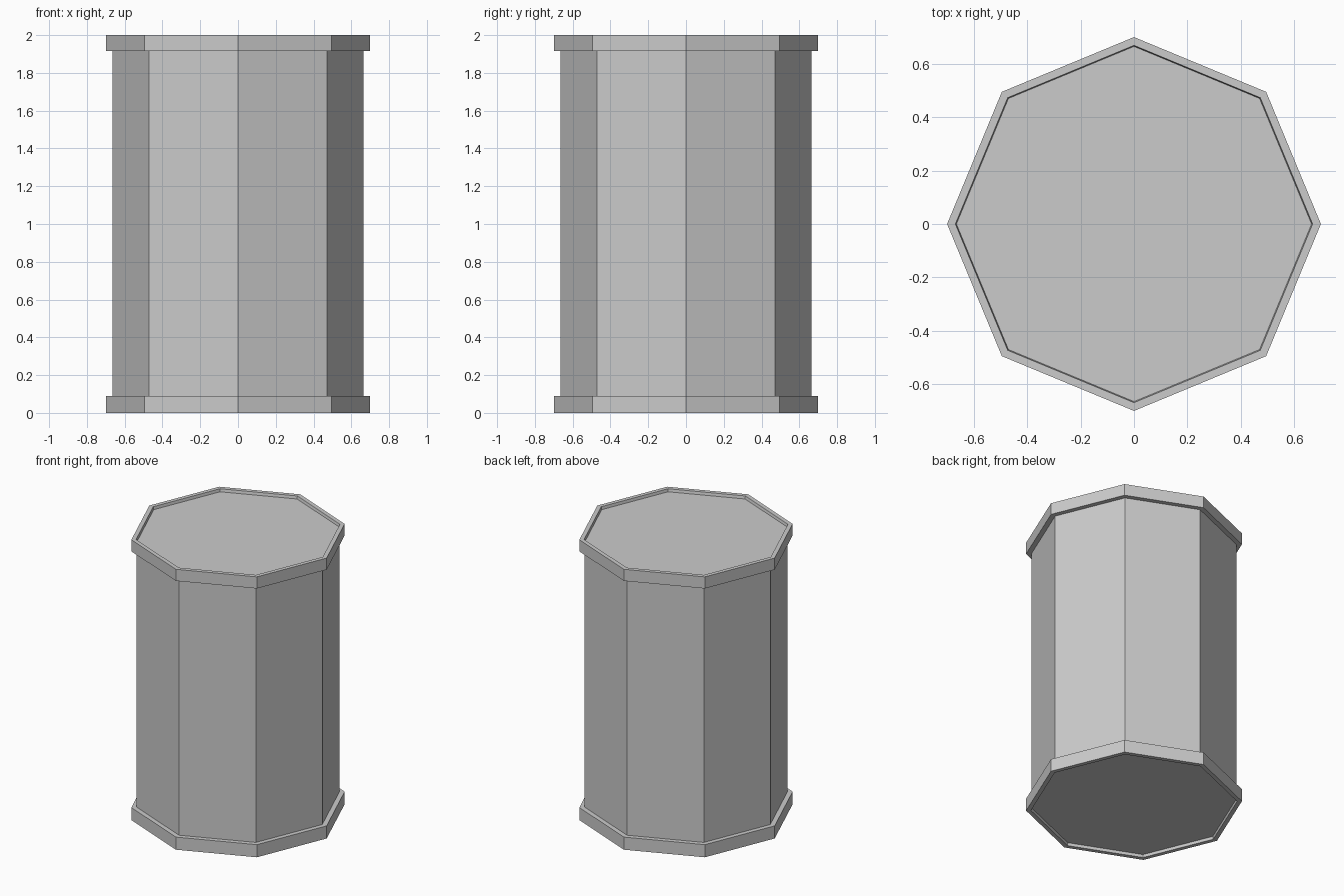
import bpy, bmesh, math

if "Cube" in bpy.data.objects:
    bpy.data.objects.remove(bpy.data.objects["Cube"])

SIDES = 8
RIM_R, BODY_R = 0.70, 0.665

# Profile (radius, z) from bottom cap to top cap, with recessed ends and rims
profile = [
    (BODY_R, 0.02), (BODY_R + 0.004, 0.0), (RIM_R, 0.0), (RIM_R, 0.09), (BODY_R, 0.09),
    (BODY_R, 1.917), (RIM_R, 1.917), (RIM_R, 2.0), (BODY_R + 0.004, 2.0), (BODY_R, 1.98),
]


def lathe(name, profile, sides):
    bm = bmesh.new()
    rings = []
    for r, z in profile:
        rings.append([bm.verts.new((r * math.cos(math.tau * i / sides),
                                    r * math.sin(math.tau * i / sides), z))
                      for i in range(sides)])
    for low, high in zip(rings, rings[1:]):
        for i in range(sides):
            j = (i + 1) % sides
            bm.faces.new((low[i], low[j], high[j], high[i]))
    # End panels
    bm.faces.new(rings[0][::-1])
    bm.faces.new(rings[-1])
    bmesh.ops.recalc_face_normals(bm, faces=bm.faces)
    mesh = bpy.data.meshes.new(name)
    bm.to_mesh(mesh)
    bm.free()
    obj = bpy.data.objects.new(name, mesh)
    bpy.context.collection.objects.link(obj)
    return obj


# Octagonal drum
lathe("octagonal_barrel", profile, SIDES)
